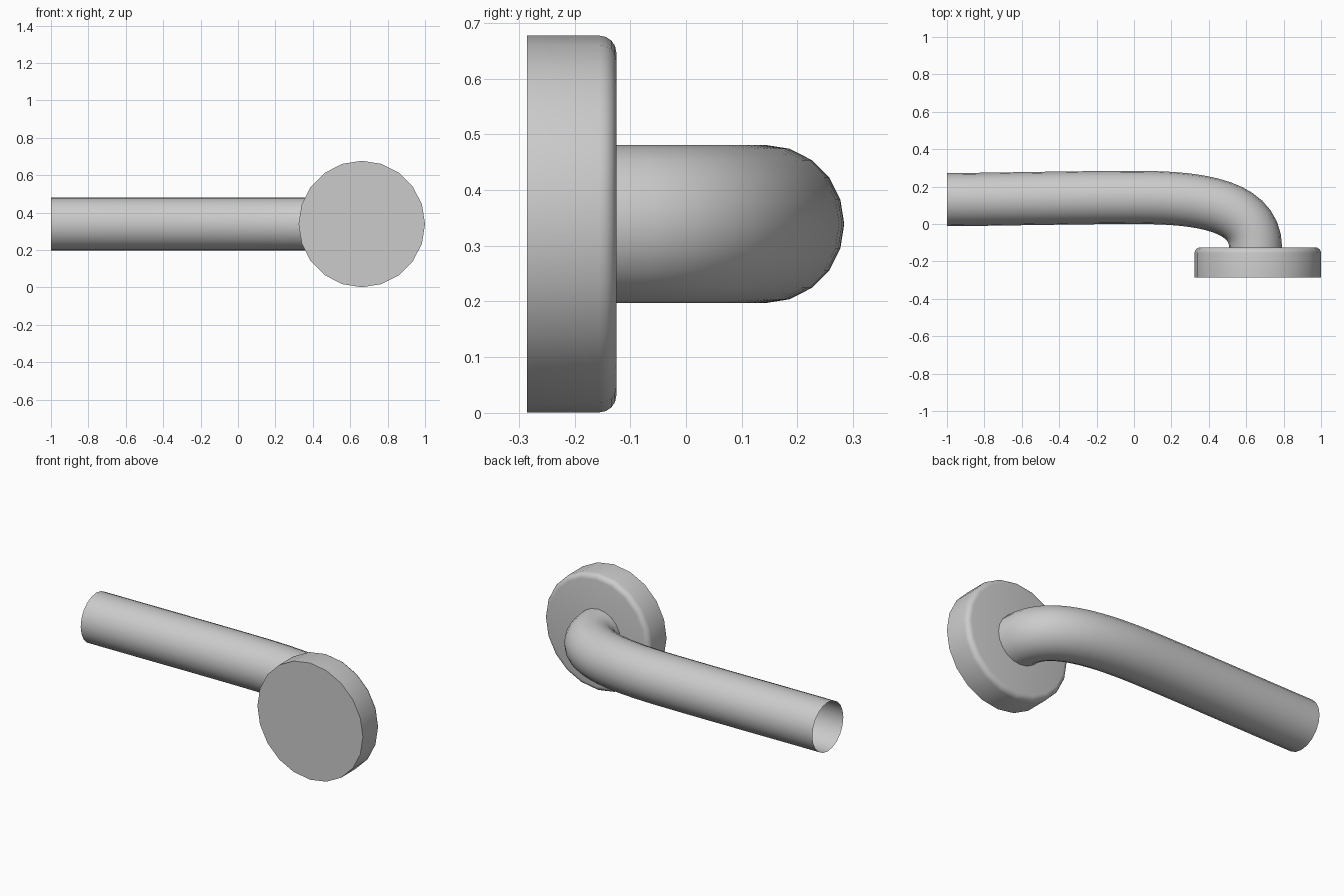
import bpy, bmesh, math
from mathutils import Vector

if "Cube" in bpy.data.objects:
    bpy.data.objects.remove(bpy.data.objects["Cube"])

SIDES = 20
AXIS_Z = 0.339      # height of the handle axis
ROSE_X = 0.662      # centre of the round mounting plate

metal = bpy.data.materials.new("satin_grey_metal")
metal.diffuse_color = (0.6, 0.6, 0.6, 1)
metal.use_nodes = True
metal.node_tree.nodes["Principled BSDF"].inputs["Base Color"].default_value = metal.diffuse_color


def loft(name, rings, cap=False):
    """Skin a list of rings of points, optionally closing both ends."""
    bm = bmesh.new()
    loops = [[bm.verts.new(p) for p in ring] for ring in rings]
    for a, b in zip(loops, loops[1:]):
        for i in range(SIDES):
            j = (i + 1) % SIDES
            bm.faces.new((a[i], a[j], b[j], b[i]))
    if cap:
        bm.faces.new(loops[0])
        bm.faces.new(loops[-1])
    bmesh.ops.recalc_face_normals(bm, faces=bm.faces)
    mesh = bpy.data.meshes.new(name)
    bm.to_mesh(mesh)
    bm.free()
    mesh.materials.append(metal)
    obj = bpy.data.objects.new(name, mesh)
    bpy.context.collection.objects.link(obj)
    bpy.ops.object.select_all(action='DESELECT')
    obj.select_set(True)
    bpy.context.view_layer.objects.active = obj
    bpy.ops.object.shade_smooth_by_angle(angle=math.radians(40))
    return obj


def ring(centre, side, radius):
    """Circle spanned by a horizontal side direction and the z axis."""
    up = Vector((0, 0, 1))
    return [centre + radius * (math.cos(a) * side + math.sin(a) * up)
            for a in (2 * math.pi * i / SIDES for i in range(SIDES))]


def bezier(p, t):
    """Point and tangent of a cubic curve in the horizontal plane."""
    a, b, c, d = (Vector((x, y, AXIS_Z)) for x, y in p)
    s = 1 - t
    point = s**3 * a + 3 * s * s * t * b + 3 * s * t * t * c + t**3 * d
    tangent = s * s * (b - a) + 2 * s * t * (c - b) + t * t * (d - c)
    return point, tangent.normalized()


# Lever: nearly straight grip, then a bend into the mounting plate; open tip
grip = [(-1.0, 0.13), (-0.66, 0.133), (-0.32, 0.142), (0.02, 0.142)]
bend = [(0.02, 0.142), (0.38, 0.142), (0.65, 0.09), (0.65, -0.127)]
path = [bezier(grip, i / 6) for i in range(6)] + [bezier(bend, i / 14) for i in range(15)]
rings = []
for n, (point, tangent) in enumerate(path):
    if n == 0:
        tangent = Vector((1, 0, 0))     # square-cut tip
    rings.append(ring(point, Vector((-tangent.y, tangent.x, 0)), 0.142))
loft("lever_handle", rings)

# Mounting plate: flat disc with a rounded rim on the lever side
profile = [(-0.285, 0.338), (-0.155, 0.338)]
for k in range(1, 5):
    a = math.pi / 2 * k / 4
    profile.append((-0.155 + 0.03 * math.sin(a), 0.308 + 0.03 * math.cos(a)))
loft("mounting_plate",
     [ring(Vector((ROSE_X, y, AXIS_Z)), Vector((1, 0, 0)), r) for y, r in profile],
     cap=True)
